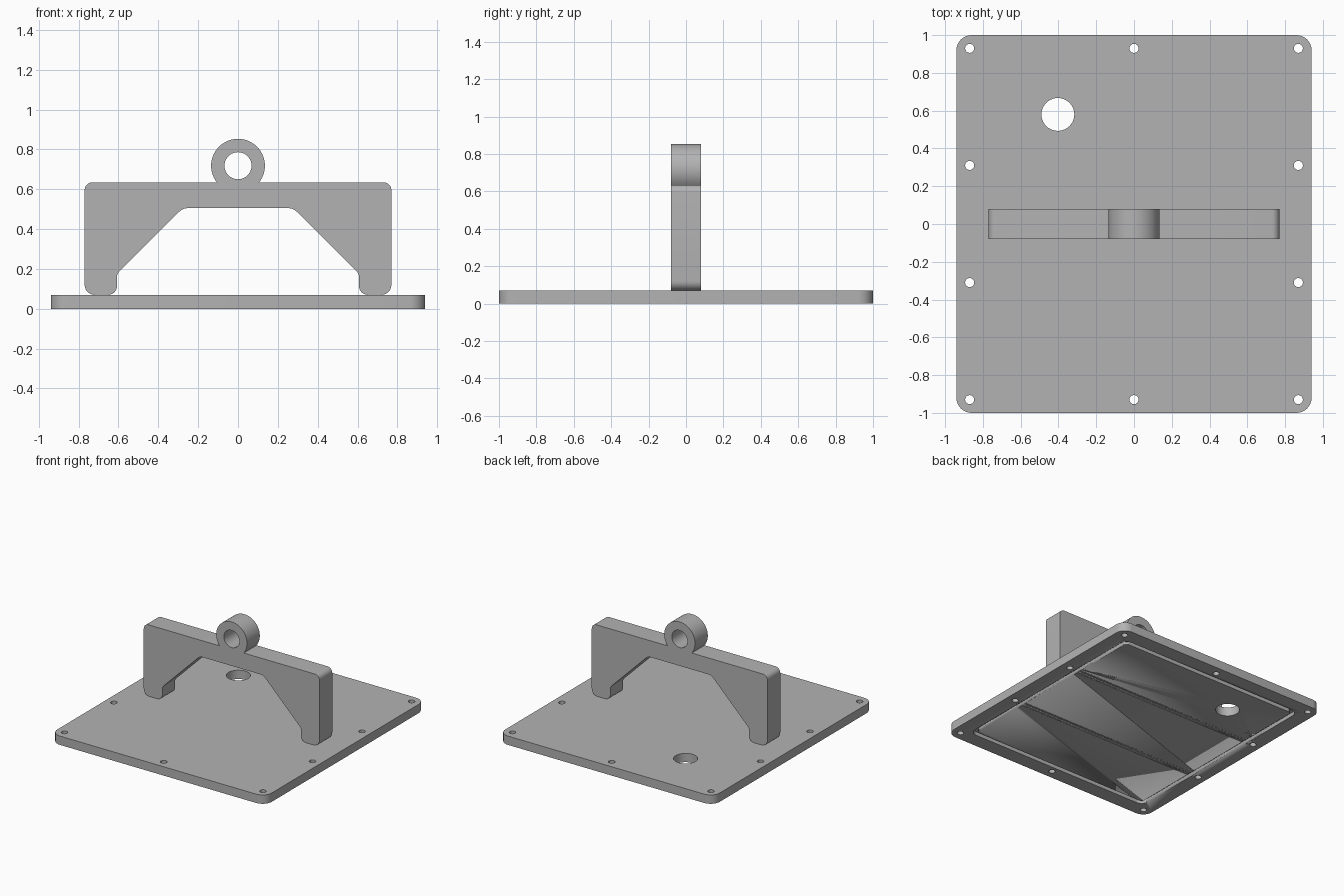
import bpy, bmesh
from math import pi, cos, sin, tan, acos, asin, radians
from mathutils import Vector, Matrix

cube = bpy.data.objects.get("Cube")
if cube:
    bpy.data.objects.remove(cube, do_unlink=True)

GREY = (0.45, 0.45, 0.45, 1)
metal = bpy.data.materials.new("grey_metal")
metal.use_nodes = True
metal.diffuse_color = GREY
metal.node_tree.nodes["Principled BSDF"].inputs["Base Color"].default_value = GREY


def circle(x, y, r, n=40):
    return [(x + r * cos(2 * pi * i / n), y + r * sin(2 * pi * i / n)) for i in range(n)]


def rounded(corners, steps=8):
    """Outline from (x, y, radius) corners, each replaced by a fillet arc."""
    out = []
    for i, (x, y, r) in enumerate(corners):
        p = Vector((x, y))
        if r == 0:
            out.append((x, y))
            continue
        a = (Vector(corners[i - 1][:2]) - p).normalized()
        b = (Vector(corners[(i + 1) % len(corners)][:2]) - p).normalized()
        half = acos(max(-1, min(1, a.dot(b)))) / 2
        centre = p + (a + b).normalized() * (r / sin(half))
        start = p + a * (r / tan(half)) - centre
        end = p + b * (r / tan(half)) - centre
        sweep = start.angle_signed(end)
        for k in range(steps + 1):
            t = -sweep * k / steps
            out.append((centre.x + start.x * cos(t) - start.y * sin(t),
                        centre.y + start.x * sin(t) + start.y * cos(t)))
    return out


def rounded_rect(hx, hy, r):
    return rounded([(hx, -hy, r), (hx, hy, r), (-hx, hy, r), (-hx, -hy, r)])


def extrude(name, outlines, low, high, upright=False):
    """Fill the outlines (inner ones become holes) and extrude from low to high."""
    curve = bpy.data.curves.new(name, 'CURVE')
    curve.dimensions = '2D'
    curve.fill_mode = 'BOTH'
    curve.extrude = (high - low) / 2
    for pts in outlines:
        s = curve.splines.new('POLY')
        s.points.add(len(pts) - 1)
        for q, (x, y) in zip(s.points, pts):
            q.co = (x, y, 0, 1)
        s.use_cyclic_u = True
    helper = bpy.data.objects.new(name + "_outline", curve)
    mesh = bpy.data.meshes.new_from_object(helper)
    bpy.data.objects.remove(helper)
    bpy.data.curves.remove(curve)
    mesh.transform(Matrix.Translation((0, 0, (low + high) / 2)))
    if upright:
        mesh.transform(Matrix.Rotation(pi / 2, 4, 'X'))
    bm = bmesh.new()
    bm.from_mesh(mesh)
    bmesh.ops.remove_doubles(bm, verts=bm.verts, dist=1e-5)
    bmesh.ops.recalc_face_normals(bm, faces=bm.faces)
    bm.to_mesh(mesh)
    bm.free()
    mesh.materials.clear()
    mesh.materials.append(metal)
    obj = bpy.data.objects.new(name, mesh)
    bpy.context.collection.objects.link(obj)
    return obj


def smooth(obj):
    bpy.ops.object.select_all(action='DESELECT')
    obj.select_set(True)
    bpy.context.view_layer.objects.active = obj
    bpy.ops.object.shade_smooth_by_angle(angle=radians(30))


# Base plate with screw holes round the edge and one large port
spots = [(x, y) for x in (-0.87, 0.87) for y in (-0.93, -0.31, 0.31, 0.93)]
spots += [(0, -0.93), (0, 0.93)]
holes = [circle(x, y, 0.024, 24) for x, y in spots]
plate = extrude("base_plate",
                [rounded_rect(0.94, 1, 0.08), circle(-0.403, 0.58, 0.087)] + holes,
                0, 0.07)

# Seal groove cut into the underside
cutter = extrude("groove_cutter",
                 [rounded_rect(0.82, 0.88, 0.06), rounded_rect(0.785, 0.845, 0.03)],
                 -0.03, 0.03)
cutter.hide_render = True
cutter.hide_set(True)
groove = plate.modifiers.new("seal_groove", 'BOOLEAN')
groove.operation = 'DIFFERENCE'
groove.solver = 'EXACT'
groove.object = cutter

# Handle bridge: right half of the outline, mirrored, with the lifting eye on top
half = [(0.277, 0.505, 0.06), (0.607, 0.175, 0.03), (0.607, 0.07, 0.045),
        (0.77, 0.07, 0.05), (0.77, 0.635, 0.04)]
EYE_Z, EYE_R = 0.718, 0.135
start = asin((0.635 - EYE_Z) / EYE_R)
arc = [(EYE_R * cos(t), EYE_Z + EYE_R * sin(t), 0)
       for t in (start + (pi - 2 * start) * i / 48 for i in range(49))]
mirrored = [(-x, z, r) for x, z, r in reversed(half)]
handle = extrude("handle_bridge",
                 [rounded(half + arc + mirrored), circle(0, EYE_Z, 0.068)],
                 -0.08, 0.08, upright=True)

for part in (plate, handle):
    smooth(part)
